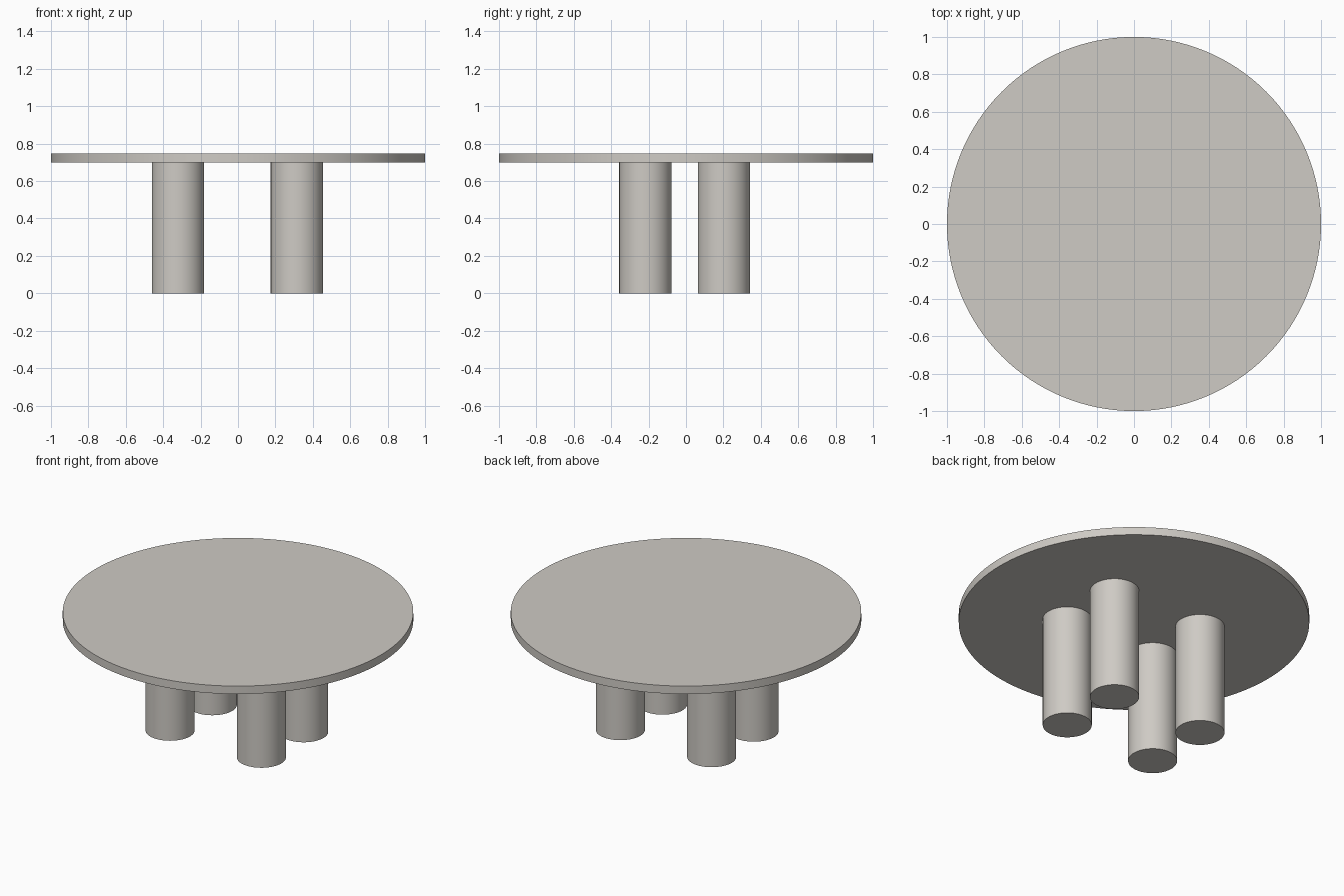
import bpy
import math

if "Cube" in bpy.data.objects:
    bpy.data.objects.remove(bpy.data.objects["Cube"])

# One warm light grey for the whole table
grey = bpy.data.materials.new("warm_light_grey")
grey.diffuse_color = (0.62, 0.595, 0.555, 1.0)
grey.use_nodes = True
grey.node_tree.nodes["Principled BSDF"].inputs["Base Color"].default_value = grey.diffuse_color


def cylinder(name, x, y, radius, z0, z1, sides):
    bpy.ops.mesh.primitive_cylinder_add(
        vertices=sides, radius=radius, depth=z1 - z0,
        location=(x, y, (z0 + z1) / 2))
    obj = bpy.context.object
    obj.name = name
    obj.data.materials.append(grey)
    bpy.ops.object.shade_smooth_by_angle(angle=math.radians(30))
    return obj


# Round table top
cylinder("table_top", 0, 0, 1.0, 0.698, 0.748, 128)

# Four thick round legs, slightly off centre
for side, x in (("left", -0.321), ("right", 0.315)):
    for end, y in (("front", -0.217), ("back", 0.203)):
        cylinder(f"{end}_{side}_leg", x, y, 0.14, 0.0, 0.698, 64)
